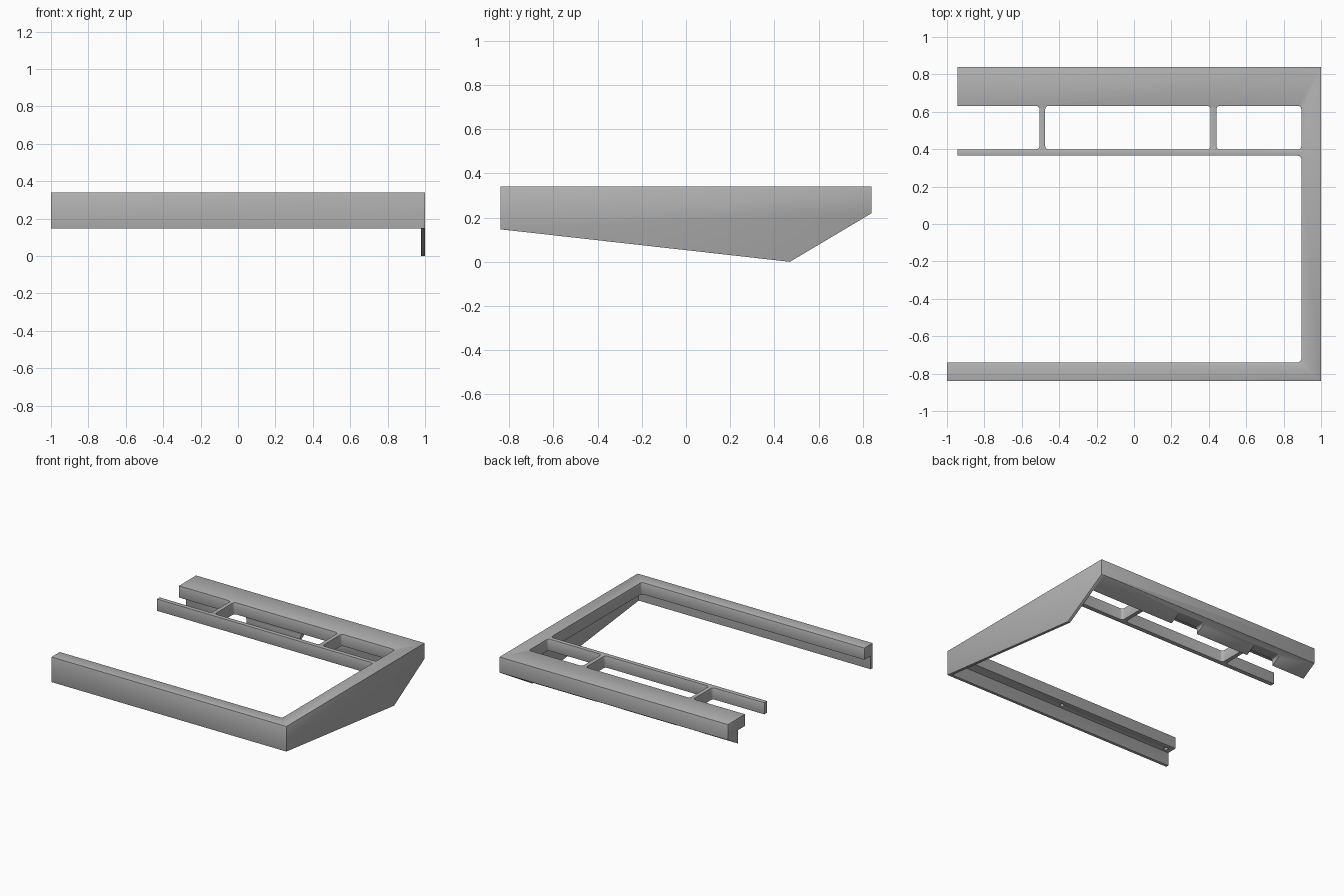
import bpy, bmesh, math
from mathutils import Matrix

if "Cube" in bpy.data.objects:
    bpy.data.objects.remove(bpy.data.objects["Cube"])

grey = bpy.data.materials.new("light grey plastic")
grey.use_nodes = True
COLOUR = (0.45, 0.45, 0.45, 1)
grey.diffuse_color = COLOUR
grey.node_tree.nodes["Principled BSDF"].inputs["Base Color"].default_value = COLOUR

TOP, LIP = 0.34, 0.25          # top face and underside of the lip
BACK, FRONT = 0.84, -0.84
WALL = 0.022


def finish(name, bm):
    bmesh.ops.recalc_face_normals(bm, faces=bm.faces)
    mesh = bpy.data.meshes.new(name)
    bm.to_mesh(mesh)
    bm.free()
    mesh.materials.append(grey)
    obj = bpy.data.objects.new(name, mesh)
    bpy.context.collection.objects.link(obj)
    return obj


def prism(name, profile, x0, x1):
    """Extrude a (y, z) profile from x0 to x1."""
    bm = bmesh.new()
    face = bm.faces.new([bm.verts.new((x0, y, z)) for y, z in profile])
    ext = bmesh.ops.extrude_face_region(bm, geom=[face])["geom"]
    verts = [v for v in ext if isinstance(v, bmesh.types.BMVert)]
    bmesh.ops.translate(bm, verts=verts, vec=(x1 - x0, 0, 0))
    return finish(name, bm)


def box(name, x, y, z, radius=0, axis=2):
    """Box from ranges, optionally with the edges along one axis rounded."""
    bm = bmesh.new()
    bmesh.ops.create_cube(bm, size=1)
    for v in bm.verts:
        v.co = [r[0] if c < 0 else r[1] for c, r in zip(v.co, (x, y, z))]
    if radius:
        edges = [e for e in bm.edges
                 if abs((e.verts[0].co - e.verts[1].co).normalized()[axis]) > 0.9]
        bmesh.ops.bevel(bm, geom=edges, offset=radius, segments=4,
                        profile=0.5, affect='EDGES')
    return finish(name, bm)


def apply(obj, kind, **settings):
    bpy.ops.object.select_all(action='DESELECT')
    bpy.context.view_layer.objects.active = obj
    obj.select_set(True)
    mod = obj.modifiers.new(kind.lower(), kind)
    for key, value in settings.items():
        setattr(mod, key, value)
    bpy.ops.object.modifier_apply(modifier=mod.name)


def combine(obj, other, operation):
    apply(obj, 'BOOLEAN', object=other, operation=operation, solver='EXACT')
    bpy.data.objects.remove(other)


# Top rim: a slab with the large opening and the three slots cut out
frame = box("case_frame", (-1, 1), (FRONT, BACK), (LIP, TOP))
through = (0, 1)
openings = [((-1.2, 0.895), (-0.74, 0.365)),
            ((-1.2, -0.505), (0.398, 0.632)),
            ((-0.475, 0.41), (0.398, 0.632)),
            ((0.44, 0.895), (0.398, 0.632))]
for x, y in openings:
    combine(frame, box("opening", x, y, through, 0.02), 'DIFFERENCE')
combine(frame, box("end_trim", (-1.2, -0.945), (-0.6, 1), through), 'DIFFERENCE')

# Front wall below the lip
combine(frame, box("front_wall", (-1, 1), (FRONT, FRONT + WALL), (0.147, 0.3)), 'UNION')

# Sloped back body below the lip
back_body = prism("back_body", [(BACK, 0.3), (BACK, 0.22), (0.72, 0.149), (0.72, 0.3)],
                  -0.945, 1)
for x in ((0.03, 0.26), (-0.66, -0.43)):
    combine(back_body, box("port_notch", x, (0.6, 0.95), (0, 0.2), 0.018, 1), 'DIFFERENCE')
combine(frame, back_body, 'UNION')

# Side wall with its pointed lower edge
side = [(FRONT, 0.3), (FRONT, 0.147), (0.47, 0), (BACK, 0.22), (BACK, 0.3)]
combine(frame, prism("side_wall", side, 1 - WALL, 1), 'UNION')

# Blind screw holes under the front lip
for x in (-0.95, 0):
    bm = bmesh.new()
    bmesh.ops.create_cone(bm, cap_ends=True, segments=16, radius1=0.015, radius2=0.015,
                          depth=0.1, matrix=Matrix.Translation((x, -0.785, LIP)))
    combine(frame, finish("screw_hole", bm), 'DIFFERENCE')

# Clean flat faces, then soften the corners
apply(frame, 'DECIMATE', decimate_type='DISSOLVE', angle_limit=math.radians(1))
apply(frame, 'BEVEL', width=0.005, segments=2, limit_method='ANGLE',
      angle_limit=math.radians(40))
bpy.ops.object.shade_smooth_by_angle(angle=math.radians(30))
